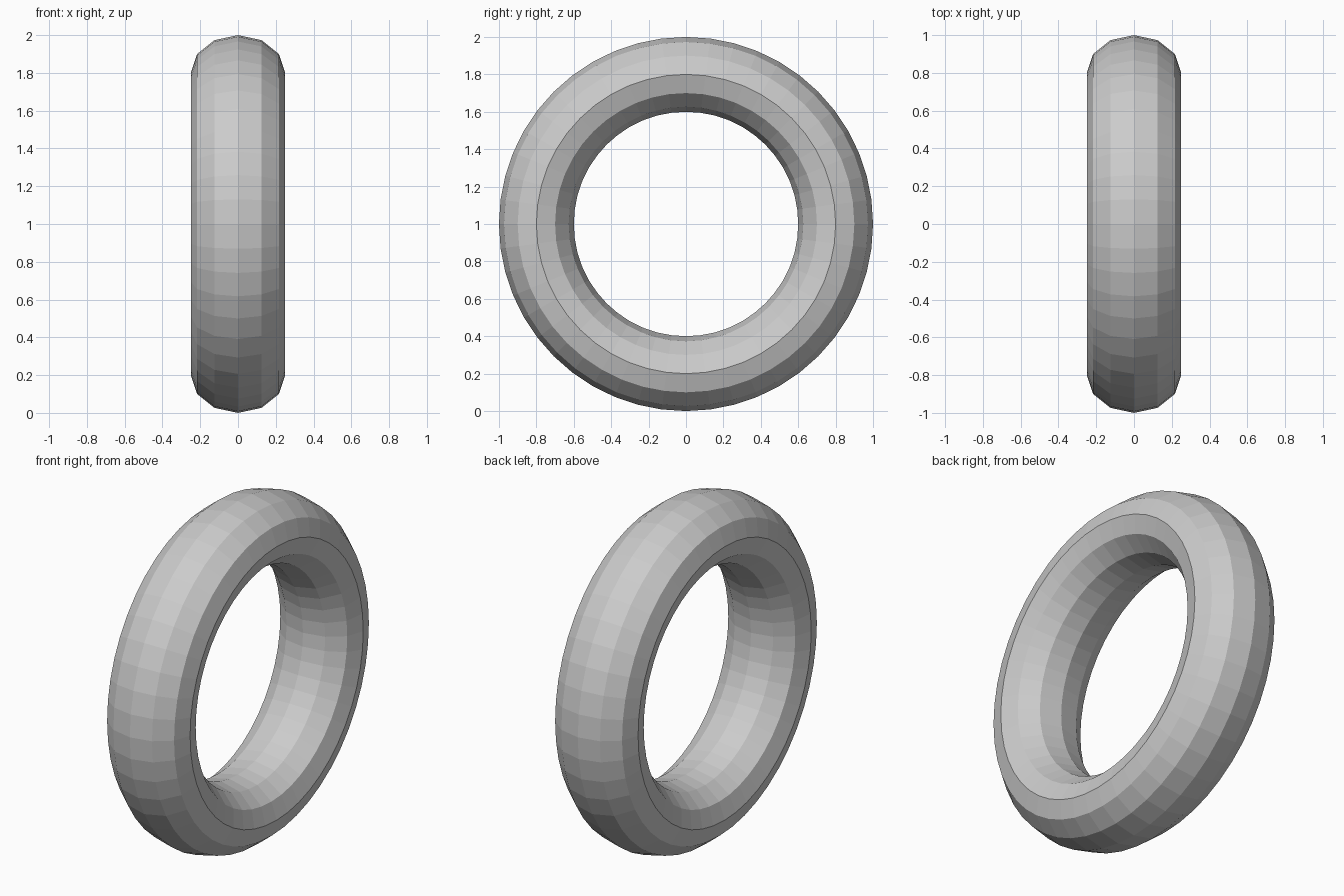
import bpy
from math import pi

if "Cube" in bpy.data.objects:
    bpy.data.objects.remove(bpy.data.objects["Cube"])

# Flat-faceted ring: 48 sides around, 12-sided tube, axis along x
bpy.ops.mesh.primitive_torus_add(major_segments=48, minor_segments=12,
                                 major_radius=0.8, minor_radius=0.2)
ring = bpy.context.object
ring.name = "ring"

# Widen the tube along its axis, stand it upright on the floor
ring.scale = (1, 1, 1.25)
ring.rotation_euler = (0, pi / 2, 0)
ring.location = (0, 0, 1)
bpy.ops.object.transform_apply(location=True, rotation=True, scale=True)
bpy.ops.object.shade_flat()
